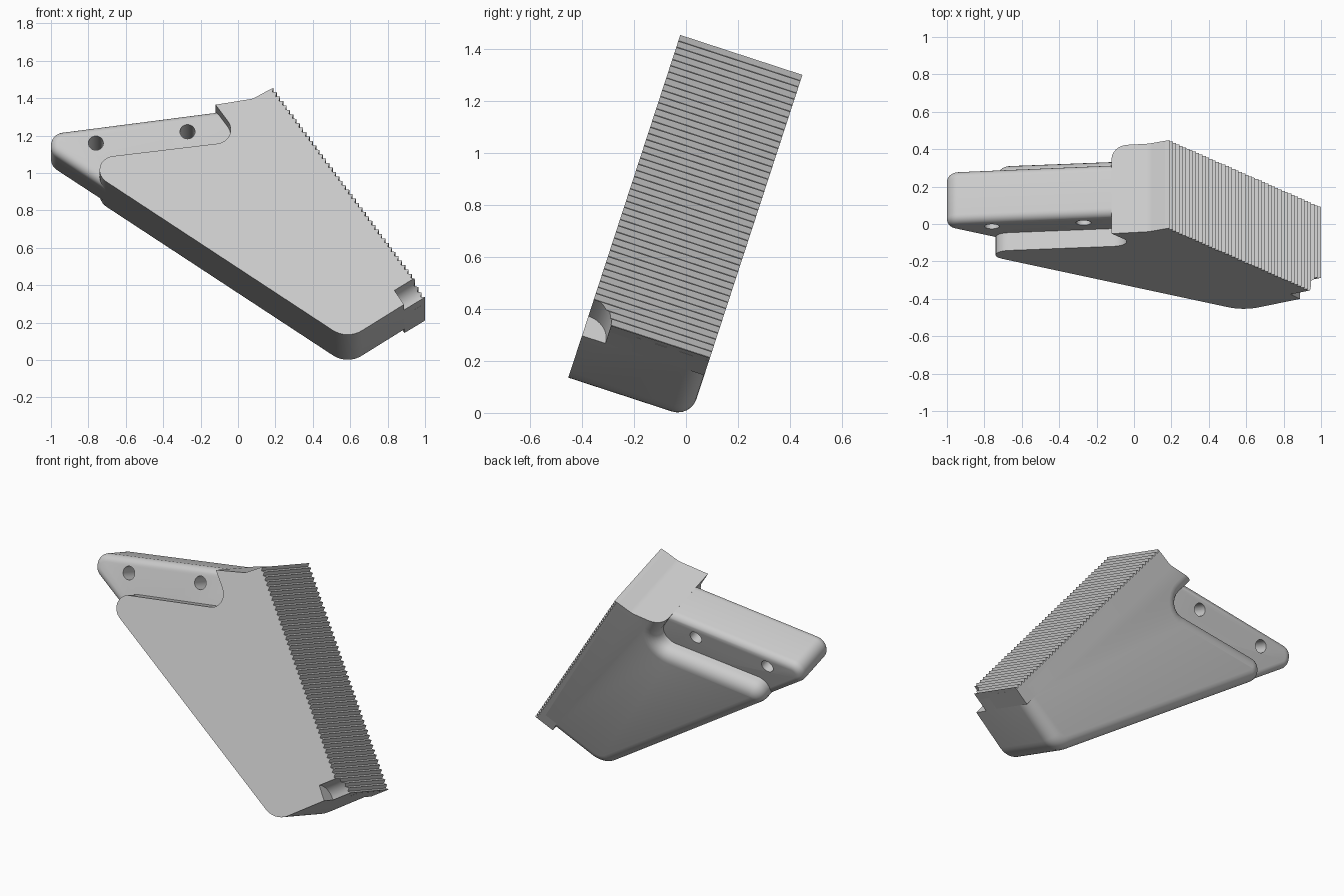
import bpy, bmesh, math
from mathutils import Vector, Matrix

if "Cube" in bpy.data.objects:
    bpy.data.objects.remove(bpy.data.objects["Cube"], do_unlink=True)

THICK = 0.495
# Parts are drawn flat (x, up) with depth along -z, then leaned back
LEAN = Matrix.Translation((0, -0.452, 0.14)) @ Matrix.Rotation(math.radians(71.9), 4, 'X')

grey = bpy.data.materials.new("light grey")
grey.use_nodes = True
COLOUR = (0.6, 0.6, 0.6, 1)
grey.diffuse_color = COLOUR
grey.node_tree.nodes["Principled BSDF"].inputs["Base Color"].default_value = COLOUR


def outline(corners, steps=8):
    """Turn (x, y, radius) corners into a polygon with rounded corners."""
    pts = []
    for i, (x, y, r) in enumerate(corners):
        p = Vector((x, y))
        if not r:
            pts.append(p)
            continue
        a = (Vector(corners[i - 1][:2]) - p).normalized()
        b = (Vector(corners[(i + 1) % len(corners)][:2]) - p).normalized()
        half = a.angle(b) / 2
        centre = p + (a + b).normalized() * (r / math.sin(half))
        start = p + a * (r / math.tan(half)) - centre
        end = p + b * (r / math.tan(half)) - centre
        sweep = start.angle_signed(end)
        for k in range(steps + 1):
            t = -sweep * k / steps
            pts.append(centre + Matrix.Rotation(t, 2) @ start)
    return pts


def link(name, bm):
    bmesh.ops.recalc_face_normals(bm, faces=bm.faces[:])
    mesh = bpy.data.meshes.new(name)
    bm.to_mesh(mesh)
    bm.free()
    mesh.materials.append(grey)
    obj = bpy.data.objects.new(name, mesh)
    obj.matrix_world = LEAN
    bpy.context.collection.objects.link(obj)
    return obj


def prism(name, pts, near, far, radius=0, first=0, both=False):
    """Extrude a polygon; round its far (or both) rims from point `first` on."""
    bm = bmesh.new()
    rings = [[bm.verts.new((p.x, p.y, -d)) for p in pts] for d in (near, far)]
    n = len(pts)
    for ring in rings:
        bm.faces.new(ring)
    for i in range(n):
        j = (i + 1) % n
        bm.faces.new((rings[0][i], rings[0][j], rings[1][j], rings[1][i]))
    bmesh.ops.recalc_face_normals(bm, faces=bm.faces[:])
    if radius:
        rims = rings if both else rings[1:]
        edges = [bm.edges.get((r[i], r[(i + 1) % n])) for r in rims for i in range(first, n)]
        bmesh.ops.bevel(bm, geom=edges, offset=radius, offset_type='OFFSET',
                        segments=6, profile=0.5, affect='EDGES', clamp_overlap=False)
    return link(name, bm)


def rod(name, centre, axis, radius, length):
    bm = bmesh.new()
    turn = Vector(axis).to_track_quat('Z', 'Y').to_matrix().to_4x4()
    bmesh.ops.create_cone(bm, cap_ends=True, segments=32, radius1=radius, radius2=radius,
                          depth=length, matrix=Matrix.Translation(centre) @ turn)
    obj = link(name, bm)
    obj.hide_render = True
    return obj


def cut(obj, cutter):
    mod = obj.modifiers.new("cut", 'BOOLEAN')
    mod.operation = 'DIFFERENCE'
    mod.solver = 'EXACT'
    mod.object = cutter
    bpy.context.view_layer.objects.active = obj
    bpy.ops.object.modifier_apply(modifier=mod.name)


# Main wedge plate, back rim rounded everywhere but the top and the toothed side
hook = 2 + 9
body_pts = outline([
    (0.96, 0.212, 0), (0.165, 1.372, 0), (0.08, 1.323, 0.1), (-0.12, 1.289, 0),
    (0.024, 1.087, 0.08), (-0.875, 0.974, 0.078), (0.584, -0.033, 0.14), (0.89, 0.167, 0)])
body = prism("wedge_body", body_pts, 0, THICK, 0.075, first=hook)

# Toothed gripping strip along the slanted side
top, bottom = Vector((0.19, 1.384)), Vector((1.0, 0.237))
run = bottom - top
inward = Vector((run.y, -run.x)).normalized()
TEETH = 46
strip_pts = [body_pts[1], top]
for i in range(TEETH):
    strip_pts.append(top + run * ((i + 0.5) / TEETH) + inward * 0.018)
    strip_pts.append(top + run * ((i + 1) / TEETH))
strip_pts.append(body_pts[0])
strip = prism("toothed_strip", strip_pts, 0, THICK)

# Square block at the lower end of the strip
corner = prism("corner_block", outline([(0.89, 0.167, 0), (0.98, 0.224, 0),
                                        (0.9, 0.3, 0), (0.83, 0.255, 0)]), 0.2, THICK)

# Scoop in the front of that lower corner
along = Vector((0.84, 0.54, 0))
scoop = rod("scoop_cutter", Vector((0.888, 0.165, 0)) + along * 0.2, along, 0.095, 0.4)
for part in (body, strip):
    cut(part, scoop)

# Thinner mounting tongue, set in from both faces
tongue = prism("mounting_tongue", outline([
    (0.08, 1.315, 0), (-1.0, 1.168, 0.07), (-1.0, 1.06, 0.07),
    (-0.6, 0.785, 0), (0.08, 0.95, 0)]), 0.1, 0.395, 0.045, both=True)

# Two bolt holes through the tongue
drills = [rod("hole_cutter", (x, y, -0.25), (0, 0, 1), 0.04, 0.6)
          for x, y in ((-0.76, 1.106), (-0.27, 1.17))]
for drill in drills:
    cut(tongue, drill)

for helper in drills + [scoop]:
    bpy.data.objects.remove(helper, do_unlink=True)

# Smooth the rounds, keep hard edges crisp
for part in (body, strip, corner, tongue):
    part.data.shade_smooth()
    part.data.set_sharp_from_angle(angle=math.radians(30))
